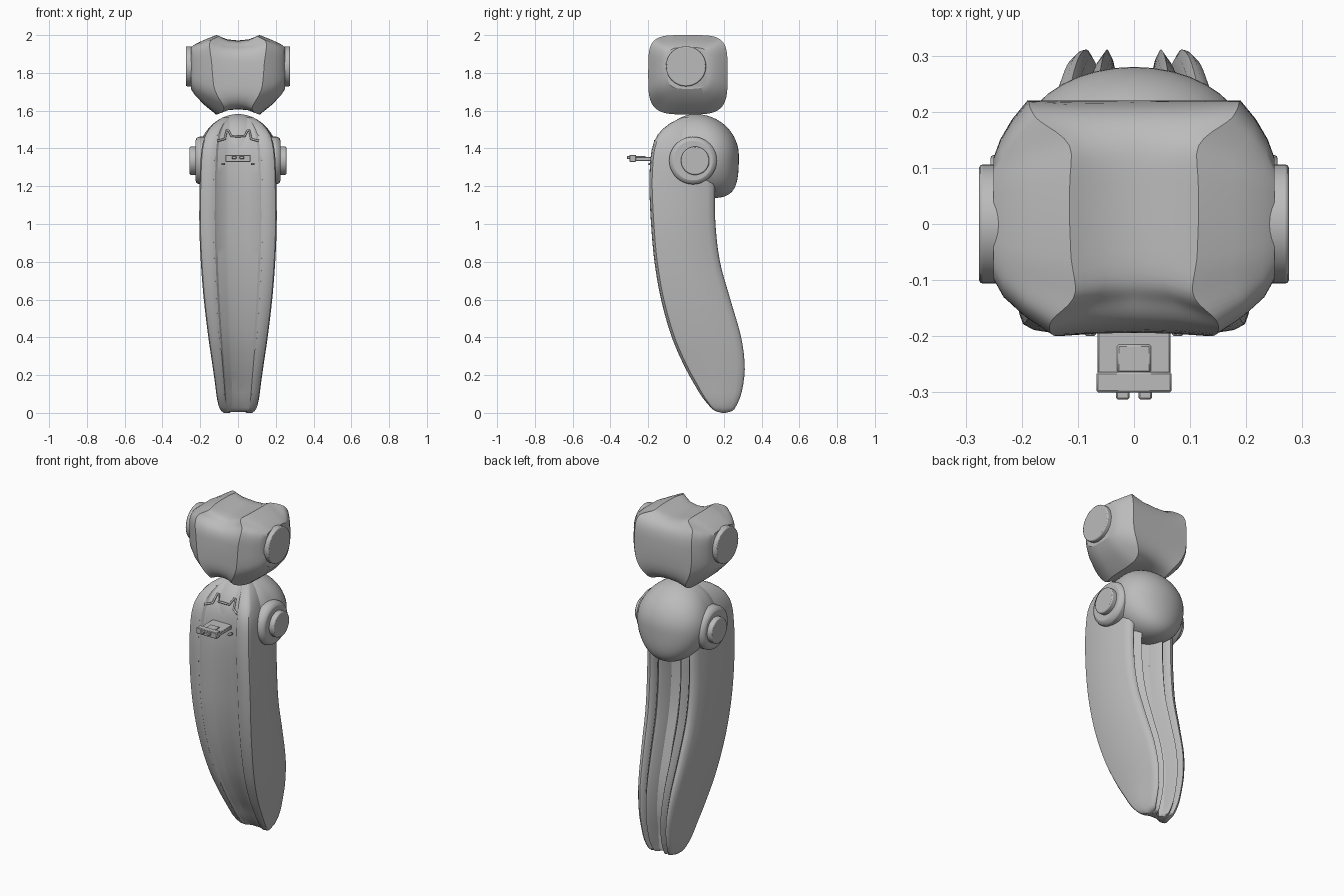
import bpy, bmesh, math
from mathutils import Vector

cube = bpy.data.objects.get("Cube")
if cube:
    bpy.data.objects.remove(cube, do_unlink=True)

grey = bpy.data.materials.new("mid_grey")
grey.use_nodes = True
grey.diffuse_color = (0.5, 0.5, 0.5, 1)
shader = next(n for n in grey.node_tree.nodes if n.type == 'BSDF_PRINCIPLED')
shader.inputs["Base Color"].default_value = grey.diffuse_color


def finish(obj, angle=35):
    obj.data.materials.append(grey)
    bpy.ops.object.select_all(action='DESELECT')
    obj.select_set(True)
    bpy.context.view_layer.objects.active = obj
    bpy.ops.object.shade_smooth_by_angle(angle=math.radians(angle))
    return obj


def loft(name, rings, angle=35):
    """Skin closed rings of equal length and cap both ends."""
    bm = bmesh.new()
    rows = [[bm.verts.new(p) for p in ring] for ring in rings]
    n = len(rows[0])
    for a, b in zip(rows, rows[1:]):
        for i in range(n):
            j = (i + 1) % n
            bm.faces.new((a[i], a[j], b[j], b[i]))
    bm.faces.new(rows[0])
    bm.faces.new(rows[-1])
    bmesh.ops.recalc_face_normals(bm, faces=bm.faces)
    mesh = bpy.data.meshes.new(name)
    bm.to_mesh(mesh)
    bm.free()
    obj = bpy.data.objects.new(name, mesh)
    bpy.context.collection.objects.link(obj)
    return finish(obj, angle)


def interp(table, t, col=1):
    """Catmull-Rom style lookup in a sorted table."""
    i = max(k for k in range(len(table) - 1) if table[k][0] <= t or k == 0)

    def slope(k):
        a, b = table[max(k - 1, 0)], table[min(k + 1, len(table) - 1)]
        return (b[col] - a[col]) / (b[0] - a[0])
    p, q = table[i], table[i + 1]
    h = q[0] - p[0]
    s = (t - p[0]) / h
    return ((2*s**3 - 3*s**2 + 1) * p[col] + (s**3 - 2*s**2 + s) * h * slope(i)
            + (3*s**2 - 2*s**3) * q[col] + (s**3 - s**2) * h * slope(i + 1))


def disc(name, radius, x0, x1, y, z, bevel=0.006):
    bpy.ops.mesh.primitive_cylinder_add(vertices=48, radius=radius, depth=abs(x1 - x0),
                                        location=((x0 + x1) / 2, y, z),
                                        rotation=(0, math.pi / 2, 0))
    obj = bpy.context.object
    obj.name = name
    mod = obj.modifiers.new("soft_rim", 'BEVEL')
    mod.width, mod.segments = bevel, 2
    return finish(obj)


def box(name, size, loc):
    bpy.ops.mesh.primitive_cube_add(size=1, location=loc)
    obj = bpy.context.object
    obj.name = name
    obj.scale = size
    bpy.ops.object.transform_apply(location=False, rotation=False, scale=True)
    mod = obj.modifiers.new("soft_edges", 'BEVEL')
    mod.width = 0.003
    return finish(obj)


# Head: rounded square loops across x, with a ridge of varying half width
RIDGE = [(0, .19), (45, .175), (70, .115), (90, .115), (112, .105), (135, .145), (155, .15),
         (180, .135), (225, .075), (270, .115), (315, .125), (360, .19)]
HOLLOW = [(0, 1), (45, .92), (90, .86), (112, .84), (135, .83), (180, .97), (225, .93),
          (270, .87), (315, .93), (360, 1)]
STATIONS = 72


def head_ring(kind, side):
    ring = []
    for i in range(STATIONS):
        deg = 360 * i / STATIONS
        c, s = math.cos(math.radians(deg)), math.sin(math.radians(deg))
        power = .45 if s > 0 else .53
        dy = math.copysign(abs(c) ** power, c) * 0.21
        dz = math.copysign(abs(s) ** power, s) * 0.21
        w, deep = interp(RIDGE, deg), interp(HOLLOW, deg)
        low = max(0, -s)
        x, k, lift = {
            'middle': (0, deep, 0),
            'inner': (w * .5, deep + (1 - deep) * .2, 0),
            'near': (w * .85, deep + (1 - deep) * .75, 0),
            'ridge': (w, 1, 0),
            'shoulder': (w + (.245 - w) * .5, .84 - .05 * low, .008),
            'cheek': (w + (.245 - w) * .88, .67 - .07 * low, .02),
            'outer': (.25, .52, .035)}[kind]
        ring.append((side * x, .01 + dy * k, 1.79 + lift + dz * k))
    return ring


kinds = ['outer', 'cheek', 'shoulder', 'ridge', 'near', 'inner']
loft("head", [head_ring(k, -1) for k in kinds] + [head_ring('middle', 1)]
     + [head_ring(k, 1) for k in reversed(kinds)], 30)

# Body ball: flatter in front, wider at the back, sagging backwards below
bpy.ops.mesh.primitive_uv_sphere_add(segments=48, ring_count=32, radius=1)
ball = bpy.context.object
ball.name = "body_ball"
for v in ball.data.vertices:
    x, y, z = v.co
    wide = .203 * (1 + .3 * max(0, y))
    v.co = Vector((x * wide, .05 + y * (.23 if y > 0 else .195) + .1 * min(0, z) ** 2,
                   1.36 + z * .222))
finish(ball)

# Curved leg: height, front, back and half width
LEG = [(0, .19, .21, .075), (.01, .155, .245, .088), (.03, .13, .262, .1),
       (.08, .088, .286, .112), (.15, .045, .303, .121), (.25, -.01, .311, .135),
       (.4, -.075, .292, .157), (.6, -.132, .235, .181), (.8, -.167, .18, .197),
       (1, -.185, .156, .205), (1.2, -.194, .153, .203), (1.32, -.19, .15, .199),
       (1.4, -.18, .13, .192), (1.47, -.152, .1, .173), (1.53, -.09, .08, .13),
       (1.565, -.02, .07, .08)]
LEVELS = ([0, .004, .01, .02, .03, .05, .08, .11] + [.15 + .04 * i for i in range(34)]
          + [1.5, 1.53, 1.55, 1.565])

# Cross-sections: fraction of width, edge (0 front, 1 back), inset
CORE = [(0, 0, .038), (.26, 0, .038), (.32, 0, .034), (.54, 0, .018), (.6, 0, .006),
        (.66, 0, .003), (.56, 1, .055), (.46, 1, .02), (.36, 1, 0), (.3, 1, .015),
        (.2, 1, .075), (0, 1, .105)]
PLATE = [(.62, 0, .02), (.635, 0, .004), (.72, 0, 0), (.88, 0, .005), (.97, 0, .015),
         (1, 0, .032), (.93, 1, .13), (.83, 1, .04), (.77, 1, .012), (.7, 1, .002),
         (.64, 1, 0), (.57, 1, .015), (.53, 1, .06)]


def leg_ring(section, z, side):
    front, back, w = (interp(LEG, z, c) for c in (1, 2, 3))
    k = min(1, (back - front) / .25)
    return [(side * f * w, back - d * k if edge else front + d * k, z)
            for f, edge, d in section]


def core_ring(z):
    half = leg_ring(CORE, z, 1)
    return half + [(-x, y, h) for x, y, h in reversed(half[1:-1])]


loft("leg_core", [core_ring(z) for z in LEVELS if z >= .004], 25)

for side, word in ((1, "left"), (-1, "right")):
    loft(word + "_leg_plate", [leg_ring(PLATE, z, side) for z in LEVELS])
    disc(word + "_head_disc", .106, side * .2, side * .276, 0, 1.835)
    disc(word + "_hub_ring", .126, side * .15, side * .226, .037, 1.336, .022)
    disc(word + "_hub_cap", .075, side * .2, side * .256, .048, 1.335)

    # Raised lip with a small horn on the upper front
    curve = bpy.data.curves.new(word + "_collar_lip", 'CURVE')
    curve.dimensions = '3D'
    curve.bevel_depth = .006
    spline = curve.splines.new('POLY')
    path = [(0, 1.465), (.035, 1.465), (.05, 1.495), (.06, 1.495), (.07, 1.45), (.11, 1.44)]
    spline.points.add(len(path) - 1)
    for point, (x, z) in zip(spline.points, path):
        recess = .022 if x < .08 else .004
        point.co = (side * x, interp(LEG, z) + recess, z, 1)
    lip = bpy.data.objects.new(word + "_collar_lip", curve)
    curve.materials.append(grey)
    bpy.context.collection.objects.link(lip)

    # Small parts of the front plug
    box(word + "_plug_tip", (.024, .02, .016), (side * .02, -.303, 1.352))
    box(word + "_plug_foot", (.02, .03, .012), (side * .078, -.185, 1.318))

# Front plug
box("plug_stem", (.13, .13, .022), (0, -.21, 1.344))
box("plug_head", (.134, .036, .036), (0, -.282, 1.347))
box("plug_top_bar", (.06, .05, .008), (0, -.24, 1.357))
